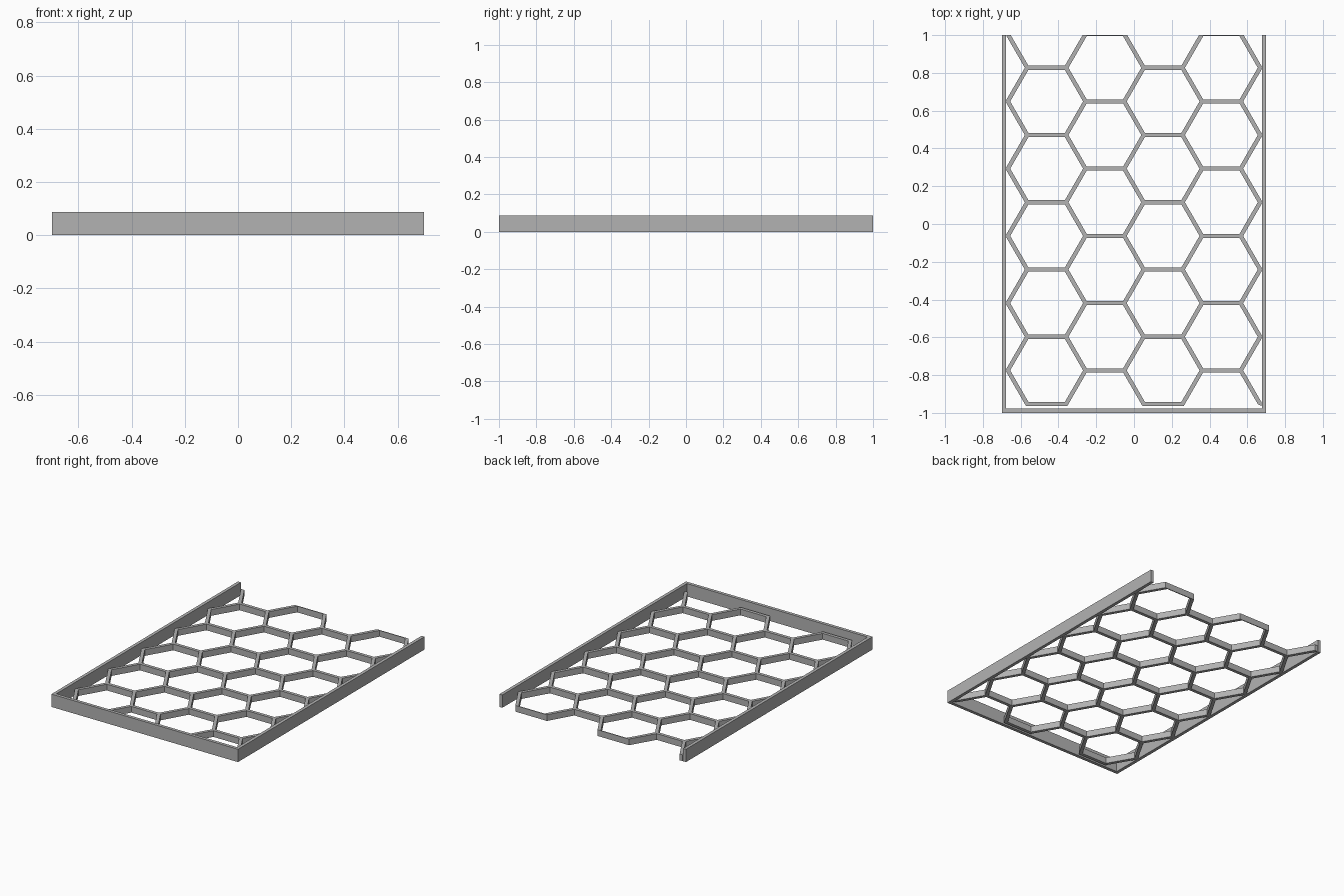
import bpy, bmesh, math
from mathutils import Vector

cube = bpy.data.objects.get("Cube")
if cube:
    bpy.data.objects.remove(cube)

grey = bpy.data.materials.new("mid_grey")
grey.use_nodes = True
colour = (0.45, 0.45, 0.45, 1)
grey.diffuse_color = colour
grey.node_tree.nodes["Principled BSDF"].inputs["Base Color"].default_value = colour


def finish(name, bm, height):
    """Raise a flat sheet to the given height and make it an object."""
    bmesh.ops.recalc_face_normals(bm, faces=bm.faces)
    top = bmesh.ops.extrude_face_region(bm, geom=bm.faces[:])["geom"]
    bmesh.ops.translate(bm, vec=(0, 0, height),
                        verts=[g for g in top if isinstance(g, bmesh.types.BMVert)])
    bmesh.ops.recalc_face_normals(bm, faces=bm.faces)
    mesh = bpy.data.meshes.new(name)
    bm.to_mesh(mesh)
    bm.free()
    mesh.materials.append(grey)
    obj = bpy.data.objects.new(name, mesh)
    bpy.context.collection.objects.link(obj)


def polygon(bm, points):
    bm.faces.new([bm.verts.new((p[0], p[1], 0)) for p in points])


# U-shaped frame, open at the back
X, Y, T = 0.7, 1.0, 0.022
frame = bmesh.new()
polygon(frame, [(-X, Y), (-X, -Y), (X, -Y), (X, Y),
                (X - T, Y), (X - T, T - Y), (T - X, T - Y), (T - X, Y)])
finish("frame", frame, 0.087)

# Honeycomb centre lines: staggered columns, keeping edges inside the frame
PITCH, FIRST_BAR = 0.356, -0.953
SIDE = PITCH / math.sqrt(3)
CORNER = 0.022 / math.sqrt(3)
nodes, edges = {}, set()


def node(x, y):
    key = (round(x, 3), round(y, 3))
    for k in nodes:
        if abs(k[0] - x) + abs(k[1] - y) < 0.01:
            return k
    nodes[key] = Vector((x, y))
    return key


for column in range(4):
    cx = (column - 1.5) * SIDE * 1.5
    for row in range(6):
        cy = FIRST_BAR + PITCH * (row + (0.5 if column % 2 == 0 else 0))
        ring = [(cx + SIDE * math.cos(a * math.pi / 3),
                 cy + SIDE * math.sin(a * math.pi / 3)) for a in range(6)]
        for p, q in zip(ring, ring[1:] + ring[:1]):
            if all(-0.96 < y < 1.02 for y in (p[1], q[1])):
                edges.add(frozenset((node(*p), node(*q))))

# Lattice sheet: a strip for each edge and a triangle at each junction
lattice = bmesh.new()
directions = {k: [] for k in nodes}


def turned(d, degrees):
    a = math.radians(degrees)
    return Vector((d.x * math.cos(a) - d.y * math.sin(a),
                   d.x * math.sin(a) + d.y * math.cos(a)))


for edge in edges:
    ka, kb = tuple(edge)
    a, b = nodes[ka], nodes[kb]
    d = (b - a).normalized()
    directions[ka].append(d)
    directions[kb].append(-d)
    polygon(lattice, [a + turned(d, -60) * CORNER, b - turned(d, 60) * CORNER,
                      b - turned(d, -60) * CORNER, a + turned(d, 60) * CORNER])

for key, dirs in directions.items():
    if not dirs:
        continue
    v = nodes[key]
    polygon(lattice, [v - turned(dirs[0], t) * CORNER for t in (0, 120, 240)])
    if len(dirs) == 2:  # pointed outer corner
        polygon(lattice, [v - dirs[0] * CORNER, v - dirs[1] * CORNER,
                          v - (dirs[0] + dirs[1]) * CORNER])

# Join the sheet and trim it flush with the open back and the front wall
bmesh.ops.remove_doubles(lattice, verts=lattice.verts, dist=0.001)
for y, side in ((1.0, 1), (-0.966, -1)):
    bmesh.ops.bisect_plane(lattice, geom=lattice.verts[:] + lattice.edges[:] + lattice.faces[:],
                           plane_co=(0, y, 0), plane_no=(0, side, 0), clear_outer=True)
finish("honeycomb_lattice", lattice, 0.042)
